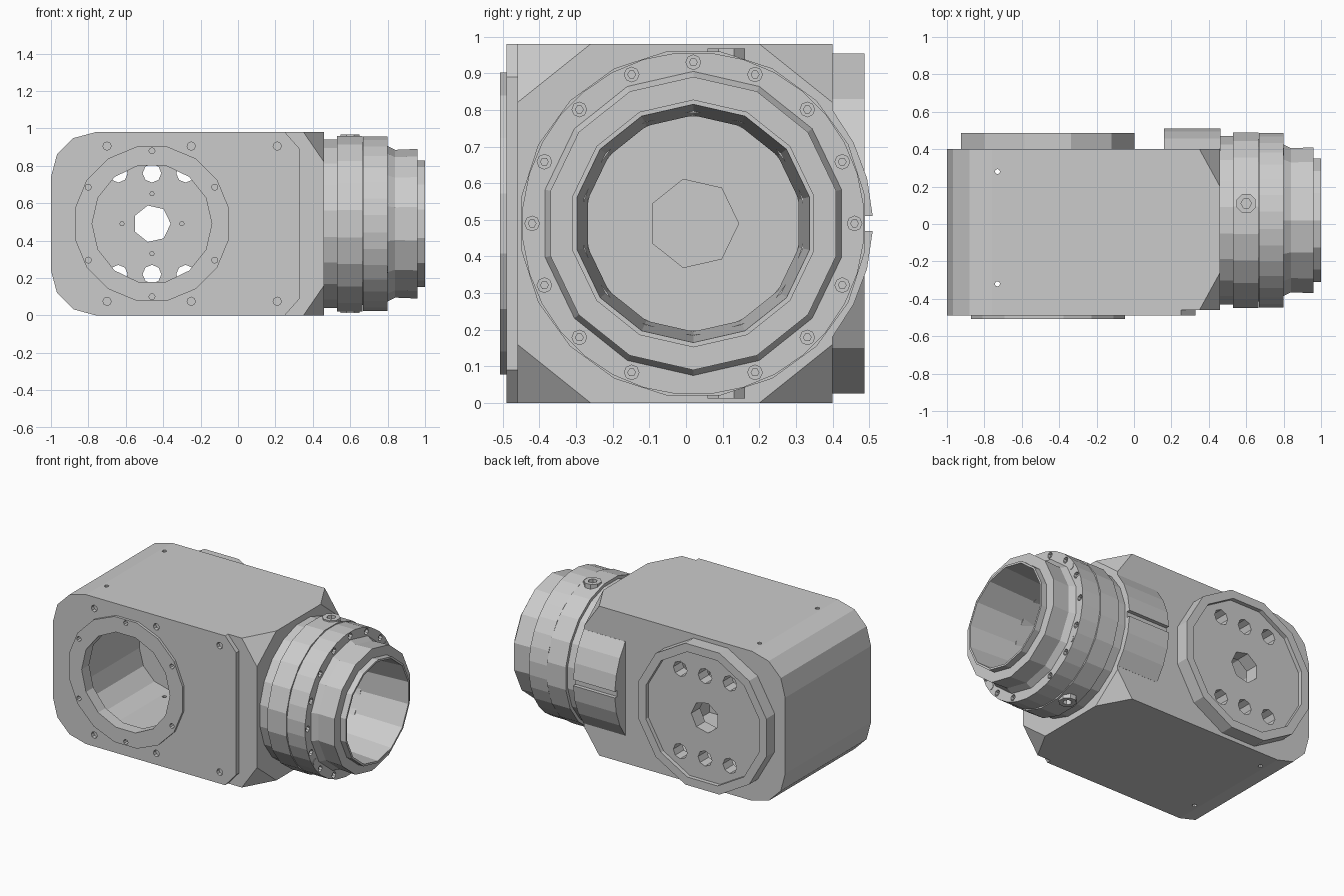
import bpy, bmesh
from math import cos, sin, pi, asin, radians

if "Cube" in bpy.data.objects:
    bpy.data.objects.remove(bpy.data.objects["Cube"])

CX, CZ = -0.46, 0.49      # axis of the side opening and flange
CY = 0.02                 # axis of the neck
MAP = {'x': lambda u, v, t: (t, u, v), 'y': lambda u, v, t: (u, t, v), 'z': lambda u, v, t: (u, v, t)}


def finish(name, bm):
    bmesh.ops.recalc_face_normals(bm, faces=bm.faces[:])
    me = bpy.data.meshes.new(name)
    bm.to_mesh(me)
    bm.free()
    ob = bpy.data.objects.new(name, me)
    bpy.context.scene.collection.objects.link(ob)
    return ob


def ngon(cu, cv, r, n, ph=0.0):
    return [(cu + r * cos(2 * pi * i / n + ph), cv + r * sin(2 * pi * i / n + ph)) for i in range(n)]


def prisms(name, profiles, axis, a, b):
    """One object holding an extrusion of every 2D profile from a to b."""
    bm = bmesh.new()
    f = MAP[axis]
    for pts in profiles:
        lo = [bm.verts.new(f(u, v, a)) for u, v in pts]
        hi = [bm.verts.new(f(u, v, b)) for u, v in pts]
        bm.faces.new(lo)
        bm.faces.new(hi)
        n = len(pts)
        for i in range(n):
            j = (i + 1) % n
            bm.faces.new((lo[i], lo[j], hi[j], hi[i]))
    return finish(name, bm)


def lathe(name, prof, n, ph=0.0):
    """Closed (x, radius) profile spun round the neck axis."""
    bm = bmesh.new()
    rings = []
    for k in range(n):
        t = 2 * pi * k / n + ph
        rings.append([bm.verts.new((x, CY + r * cos(t), CZ + r * sin(t))) for x, r in prof])
    m = len(prof)
    for k in range(n):
        A, B = rings[k], rings[(k + 1) % n]
        for i in range(m):
            j = (i + 1) % m
            bm.faces.new((A[i], A[j], B[j], B[i]))
    return finish(name, bm)


def cut(targets, cutter):
    cutter.hide_render = True
    for ob in targets:
        mod = ob.modifiers.new('cut', 'BOOLEAN')
        mod.operation, mod.solver, mod.object = 'DIFFERENCE', 'EXACT', cutter
        dg = bpy.context.evaluated_depsgraph_get()
        me = bpy.data.meshes.new_from_object(ob.evaluated_get(dg))
        ob.modifiers.clear()
        ob.data = me
    bpy.data.objects.remove(cutter)


def holes(targets, spots, r, n, axis, a, b, ph=0.0):
    cut(targets, prisms('cutter', [ngon(u, v, r, n, ph) for u, v in spots], axis, a, b))


def left_round(x0, z0, z1, r):
    """Rounded left edge, listed from bottom to top."""
    angs = [radians(d) for d in (0, 30, 60, 90)]
    low = [(x0 + r - r * sin(a), z0 + r - r * cos(a)) for a in angs]
    return low + [(x, z0 + z1 - z) for x, z in reversed(low)]


# body: hull of the rounded left end and the corner-cut right end
bm = bmesh.new()
for y, yi in ((-0.46, -0.26), (0.40, 0.20)):
    for x, z in left_round(-1, 0, 0.98, 0.24):
        bm.verts.new((x, y, z))
    for z, zi in ((0, 0.16), (0.98, 0.82)):
        for co in ((0.35, y, z), (0.46, yi, z), (0.46, y, zi)):
            bm.verts.new(co)
bmesh.ops.convex_hull(bm, input=bm.verts[:])
bmesh.ops.dissolve_limit(bm, angle_limit=0.02, verts=bm.verts[:], edges=bm.edges[:])
body = finish('body', bm)

# front cover plate with chamfered right corners
plate = prisms('front_plate', [left_round(-1, 0, 0.98, 0.24) +
               [(0.25, 0.98), (0.33, 0.89), (0.33, 0.09), (0.25, 0)]], 'y', -0.49, -0.459)

# front ring around the opening
ring = prisms('front_ring', [ngon(CX, CZ, 0.42, 16, pi / 16)], 'y', -0.507, -0.485)

# rear flange with shallow recess
flange = prisms('rear_flange', [ngon(CX, CZ, 0.48, 12, pi / 12)], 'y', 0.385, 0.487)
holes([flange], [(CX, CZ)], 0.425, 12, 'y', 0.46, 0.6, pi / 12)

# hollow interior, opening and bores
cut([body], prisms('cutter', [left_round(-0.975, 0.025, 0.955, 0.22) + [(0.13, 0.955), (0.13, 0.025)]],
                   'y', -0.43, 0.37))
holes([body, plate, ring], [(CX, CZ)], 0.32, 14, 'y', -0.6, -0.4)
holes([body, flange], [(CX, CZ)], 0.10, 7, 'y', 0.3, 0.6)
holes([body, flange], [(CX + dx, CZ + dz) for dx in (-0.18, 0, 0.18) for dz in (-0.27, 0.27)],
      0.05, 8, 'y', 0.3, 0.6)
holes([body], [(CX + 0.16, CZ), (CX - 0.16, CZ), (CX, CZ + 0.16), (CX, CZ - 0.16)],
      0.012, 6, 'y', 0.34, 0.385)
holes([body], [(CY, CZ)], 0.30, 14, 'x', 0.35, 0.6)

# screw holes on the front, top and bottom
holes([plate], [(x, z) for x in (-0.70, -0.25, 0.21) for z in (0.075, 0.905)], 0.022, 8, 'y', -0.6, -0.465)
holes([ring, plate], [(CX, 0.88), (CX, 0.10)] + [(x, z) for x in (-0.80, -0.125) for z in (0.295, 0.685)],
      0.016, 8, 'y', -0.6, -0.47)
holes([body], [(-0.73, 0.28), (-0.73, -0.32)], 0.014, 8, 'z', -0.1, 1.1)

# faceted bulge behind the neck, split by a groove
R = 0.49
a0, a1 = asin(0.02 / R), radians(39)
arc = [(CY + R * cos(a0 + (a1 - a0) * i / 3), R * sin(a0 + (a1 - a0) * i / 3)) for i in range(4)]
half = [(0.485, 0.02)] + arc + [(0.39, arc[-1][1])]
prisms('rear_bulge', [[(y, CZ + z) for y, z in half] + [(y, CZ - z) for y, z in reversed(half)]],
       'x', 0.16, 0.462)

# neck base and bolted collar
base = lathe('neck_base', [(0.45, 0.305), (0.45, 0.455), (0.53, 0.455), (0.53, 0.475), (0.665, 0.475),
                           (0.665, 0.44), (0.67, 0.44), (0.67, 0.305)], 20, pi / 20)
collar = lathe('bolted_collar', [(0.668, 0.38), (0.668, 0.468), (0.80, 0.468), (0.80, 0.38)], 32, pi / 32)
bolts = [ngon(CY, CZ, 0.44, 16)[i] for i in range(16) if i != 12]
holes([collar], bolts, 0.020, 8, 'x', 0.76, 0.9)

# bolt heads and locating pins on the collar face
prisms('collar_screws', [ngon(y, z, 0.012, 6) for y, z in bolts], 'x', 0.75, 0.785)
prisms('locating_pins', [ngon(y, z, 0.02, 10) for y, z in ((0.385, 0.735), (-0.345, 0.245), (0.385, 0.245))],
       'x', 0.78, 0.803)

# output tube with stepped end
lathe('output_tube', [(0.46, 0.302), (0.66, 0.39), (0.80, 0.415), (0.84, 0.395), (0.96, 0.40), (0.96, 0.338),
                      (1.0, 0.338), (1.0, 0.325), (0.46, 0.295)], 14, pi / 14)

# hub at the bottom of the bore
prisms('bore_hub', [ngon(CY, CZ, 0.125, 7)], 'x', 0.34, 0.36)

# round plugs above and below the neck
for name, z0, z1 in (('top_plug', 0.90, 0.968), ('bottom_plug', 0.012, 0.08)):
    plug = prisms(name, [ngon(0.60, 0.11, 0.055, 8, pi / 8)], 'z', z0, z1)
    holes([plug, base], [(0.60, 0.11)], 0.028, 6, 'z', *((0.92, 1.1) if z0 > 0.5 else (-0.1, 0.06)))
